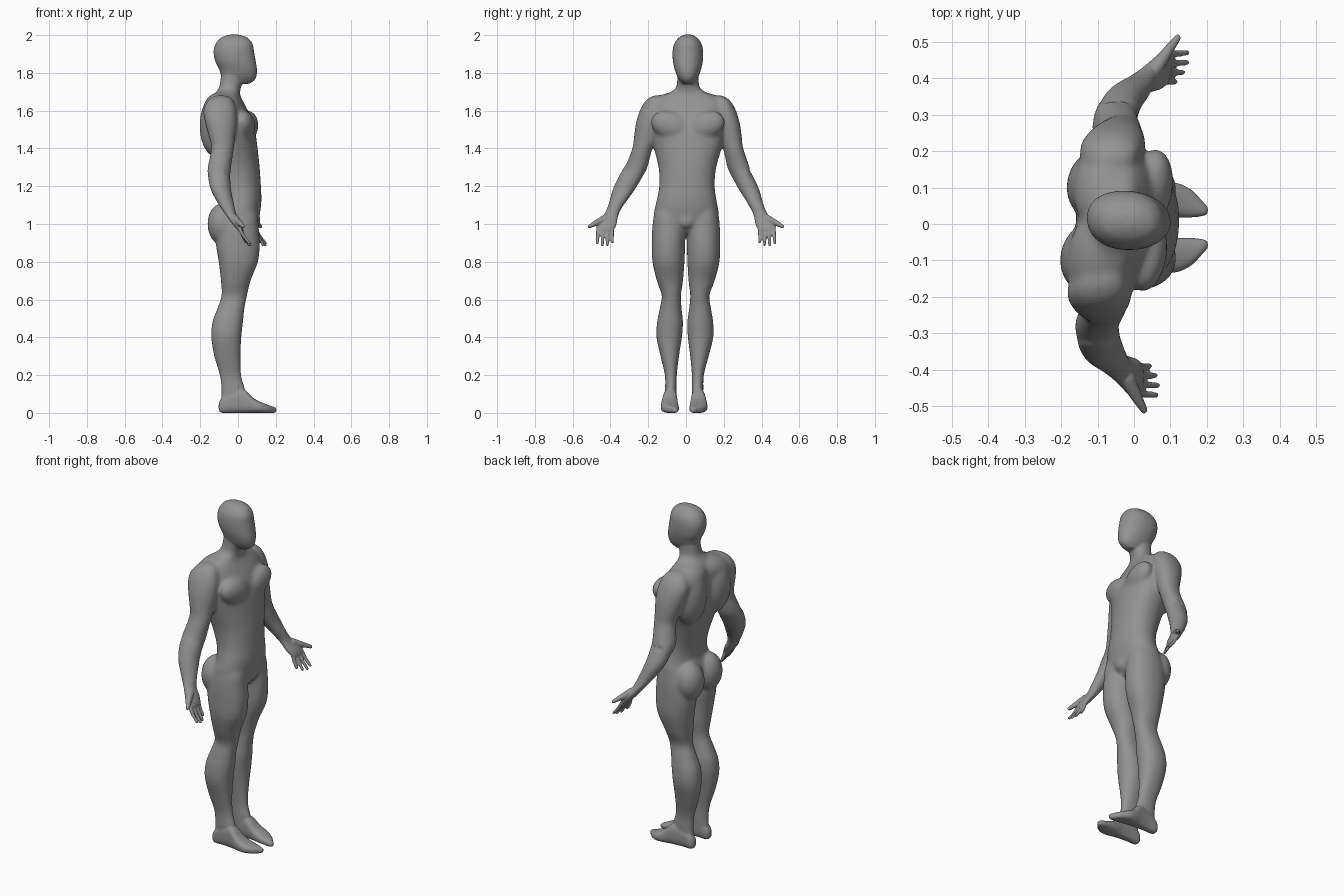
import bpy, bmesh, math
from mathutils import Vector, Matrix

bm = bmesh.new()


def spline(a, b, c, d, t):
    # Catmull-Rom blend of four section rows
    return [0.5 * (2 * q + (r - p) * t + (2 * p - 5 * q + 4 * r - s) * t * t
                   + (3 * q - p - 3 * r + s) * t ** 3) for p, q, r, s in zip(a, b, c, d)]


def loft(rows, side=1, along="z", power=2.2, steps=4, segs=40):
    """Skin over sections (position, a0, a1, b0, b1); side=-1 mirrors in y."""
    fine = []
    for i in range(len(rows) - 1):
        quad = [rows[max(i - 1, 0)], rows[i], rows[i + 1], rows[min(i + 2, len(rows) - 1)]]
        fine += [spline(*quad, k / steps) for k in range(steps)]
    fine.append(list(rows[-1]))
    rings = []
    for pos, a0, a1, b0, b1 in fine:
        ring = []
        for j in range(segs):
            t = 2 * math.pi * j / segs
            c, s = math.cos(t), math.sin(t)
            a = (a0 + a1) / 2 + (a1 - a0) / 2 * math.copysign(abs(c) ** (2 / power), c)
            b = (b0 + b1) / 2 + (b1 - b0) / 2 * math.copysign(abs(s) ** (2 / power), s)
            co = (a, b * side, pos) if along == "z" else (pos, a * side, b)
            ring.append(bm.verts.new(co))
        rings.append(ring)
    for r, q in zip(rings, rings[1:]):
        for j in range(segs):
            k = (j + 1) % segs
            bm.faces.new((r[j], r[k], q[k], q[j]))
    bm.faces.new(rings[0][::-1])
    bm.faces.new(rings[-1])


def centred(rows):
    return [(z, x0, x1, -w, w) for z, x0, x1, w in rows]


def muscle(loc, scale, tilt=0):
    m = Matrix.Translation(loc) @ Matrix.Rotation(tilt, 4, "X") @ Matrix.Diagonal((*scale, 1))
    bmesh.ops.create_uvsphere(bm, u_segments=32, v_segments=20, radius=1, matrix=m)


def capsule(p, q, r0, r1):
    verts = []
    for c, r in ((p, r0), (q, r1)):
        verts += bmesh.ops.create_uvsphere(bm, u_segments=14, v_segments=10, radius=r,
                                           matrix=Matrix.Translation(c))["verts"]
    out = bmesh.ops.convex_hull(bm, input=verts)
    junk = set(out["geom_interior"]) | set(out["geom_unused"])
    bmesh.ops.delete(bm, geom=[v for v in junk if isinstance(v, bmesh.types.BMVert)],
                     context="VERTS")


# Head
loft(centred([
    (1.742, -0.07, 0.06, 0.03), (1.76, -0.083, 0.086, 0.044), (1.785, -0.09, 0.098, 0.058),
    (1.82, -0.1, 0.1, 0.07), (1.86, -0.12, 0.094, 0.079), (1.91, -0.129, 0.085, 0.081),
    (1.95, -0.12, 0.078, 0.074), (1.98, -0.098, 0.058, 0.055), (1.995, -0.07, 0.03, 0.035),
    (2.003, -0.04, 0.0, 0.015)]))

# Neck and torso
loft(centred([
    (0.95, -0.05, 0.07, 0.06), (0.99, -0.10, 0.1, 0.15), (1.05, -0.11, 0.115, 0.172),
    (1.12, -0.088, 0.124, 0.16), (1.2, -0.095, 0.121, 0.147), (1.3, -0.125, 0.114, 0.153),
    (1.42, -0.157, 0.1, 0.185), (1.5, -0.158, 0.087, 0.2), (1.58, -0.158, 0.06, 0.2),
    (1.64, -0.147, 0.03, 0.19), (1.675, -0.133, 0.012, 0.15), (1.7, -0.115, 0.01, 0.09),
    (1.73, -0.098, 0.018, 0.06), (1.8, -0.088, 0.04, 0.056)]))
muscle((0.09, 0, 1.015), (0.03, 0.045, 0.04))

leg = [(1.12, -0.05, 0.08, 0.06, 0.14), (1.05, -0.09, 0.104, 0.02, 0.17),
       (0.98, -0.11, 0.11, 0.004, 0.179), (0.9, -0.117, 0.115, 0.005, 0.181),
       (0.8, -0.102, 0.105, 0.008, 0.177), (0.7, -0.09, 0.066, 0.015, 0.153),
       (0.62, -0.087, 0.047, 0.025, 0.126), (0.55, -0.11, 0.033, 0.02, 0.136),
       (0.48, -0.135, 0.026, 0.012, 0.148), (0.4, -0.141, 0.017, 0.016, 0.15),
       (0.3, -0.125, 0.013, 0.03, 0.127), (0.2, -0.096, 0.016, 0.04, 0.103),
       (0.12, -0.087, 0.037, 0.04, 0.101), (0.05, -0.092, 0.04, 0.042, 0.1)]
foot = [(-0.102, 0.06, 0.085, 0.015, 0.05), (-0.085, 0.047, 0.1, 0, 0.08),
        (-0.03, 0.042, 0.105, 0, 0.12), (0.03, 0.037, 0.113, 0, 0.126),
        (0.08, 0.032, 0.122, 0, 0.08), (0.12, 0.028, 0.122, 0, 0.058),
        (0.16, 0.028, 0.102, 0, 0.042), (0.19, 0.032, 0.07, 0, 0.032),
        (0.203, 0.037, 0.057, 0.006, 0.024)]
arm = [(1.682, -0.09, -0.06, 0.15, 0.175), (1.673, -0.12, -0.03, 0.135, 0.197),
       (1.65, -0.147, -0.008, 0.13, 0.227), (1.6, -0.167, 0.008, 0.13, 0.255),
       (1.53, -0.154, 0.012, 0.14, 0.276),
       (1.45, -0.13, 0.004, 0.165, 0.287), (1.4, -0.12, 0, 0.187, 0.294),
       (1.3, -0.137, -0.014, 0.211, 0.33), (1.25, -0.132, -0.014, 0.236, 0.356),
       (1.18, -0.113, -0.007, 0.276, 0.388), (1.1, -0.067, 0.013, 0.331, 0.411),
       (1.05, -0.03, 0.027, 0.357, 0.434), (1.0, 0.008, 0.056, 0.367, 0.468),
       (0.972, 0.034, 0.066, 0.379, 0.475), (0.964, 0.044, 0.066, 0.387, 0.467)]
# Fingers: base y, tip x, tip y, tip z
fingers = [(0.391, 0.078, 0.39, 0.904), (0.416, 0.096, 0.416, 0.89),
           (0.441, 0.105, 0.443, 0.888), (0.465, 0.103, 0.47, 0.898)]

for side in (1, -1):
    # Legs and feet
    loft(leg, side)
    loft(foot, side, "x", 2.6)
    # Arms with palms
    loft(arm, side, power=2.1)
    for y, tx, ty, tz in fingers:
        base = Vector((0.05, y * side, 0.975))
        tip = Vector((tx, ty * side, tz))
        mid = base.lerp(tip, 0.5) + Vector((-0.003, 0, -0.003))
        capsule(base, mid, 0.0105, 0.0097)
        capsule(mid, tip, 0.0097, 0.008)
    knuckle = Vector((0.052, 0.478 * side, 1.005))
    capsule(Vector((0.02, 0.425 * side, 1.03)), knuckle, 0.022, 0.015)
    capsule(knuckle, Vector((0.074, 0.511 * side, 0.987)), 0.015, 0.01)
    # Chest, shoulder blade, shoulder slope and buttock volumes
    muscle((0.042, 0.09 * side, 1.52), (0.057, 0.11, 0.075), 0.35 * side)
    muscle((-0.11, 0.1 * side, 1.52), (0.084, 0.098, 0.165))
    muscle((-0.085, 0.1 * side, 1.61), (0.09, 0.14, 0.083), -0.3 * side)
    muscle((-0.085, 0.084 * side, 1.0), (0.077, 0.086, 0.11))


def ease(v, lo, hi):
    t = min(max((v - lo) / (hi - lo), 0), 1)
    return t * t * (3 - 2 * t)


# Slight twist of the shoulders and a small sideways lean
for v in bm.verts:
    twist = max(ease(v.co.z, 1.0, 1.4), ease(abs(v.co.y), 0.19, 0.28))
    twist -= 1.9 * ease(v.co.z, 1.7, 1.8)
    v.co.x += 0.09 * twist * v.co.y
    v.co.y += 0 if abs(v.co.y) > 0.33 else 0.01 * (ease(v.co.z, 0.9, 1.5) - 1 + ease(v.co.z, 0, 0.9))

bmesh.ops.recalc_face_normals(bm, faces=bm.faces)
mesh = bpy.data.meshes.new("parts")
bm.to_mesh(mesh)
bm.free()
body = bpy.data.objects.new("body", mesh)
bpy.context.collection.objects.link(body)

# Fuse all parts into one skin
fuse = body.modifiers.new("fuse", "REMESH")
fuse.mode = "VOXEL"
fuse.voxel_size = 0.005
fuse.use_smooth_shade = True
skin = bpy.data.meshes.new_from_object(body.evaluated_get(bpy.context.evaluated_depsgraph_get()))
body.modifiers.clear()
body.data = skin
bpy.data.meshes.remove(mesh)
skin.name = "body"

# Blend the muscles of the trunk strongly, everything else lightly
trunk = body.vertex_groups.new(name="trunk")
for v in skin.vertices:
    x, y, z = v.co
    w = ease(z, 0.86, 0.95) * (1 - ease(z, 1.69, 1.76)) * (1 - ease(abs(y), 0.27, 0.34))
    if w > 0.01:
        trunk.add([v.index], w, "REPLACE")
for name, count in (("trunk", 60), ("", 5)):
    soften = body.modifiers.new("soften", "SMOOTH")
    soften.factor = 0.5
    soften.iterations = count
    soften.vertex_group = name

# Dark grey skin
grey = bpy.data.materials.new("grey")
grey.diffuse_color = (0.29, 0.29, 0.29, 1)
skin.materials.clear()
skin.materials.append(grey)
